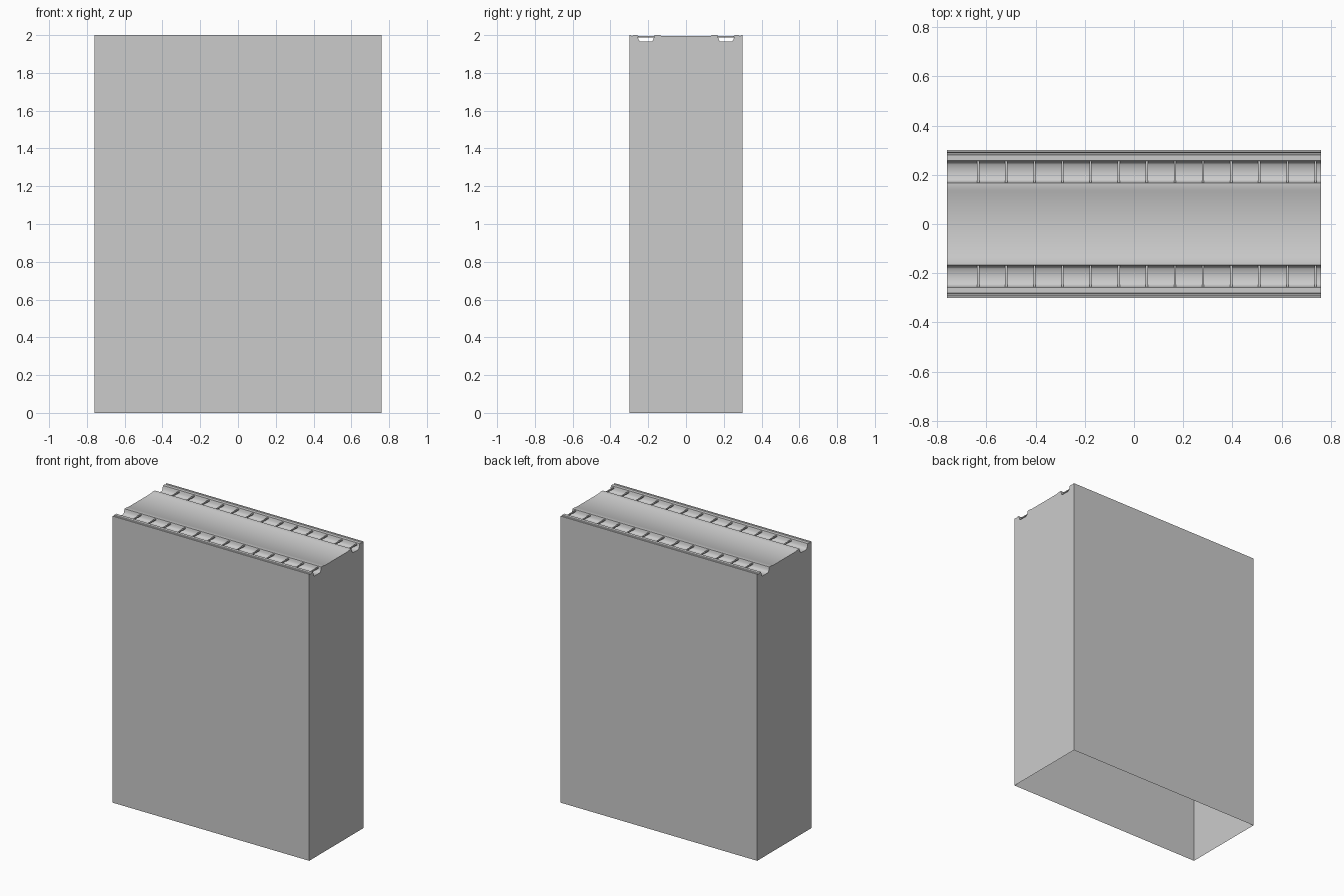
import bpy, bmesh

if "Cube" in bpy.data.objects:
    bpy.data.objects.remove(bpy.data.objects["Cube"])

HALF_LEN = 0.76
Z = 2.0

# Half cross-section (y, z) from the centre plate out to the foot of the side wall
half = [(0.13, Z - 0.004), (0.137, Z), (0.167, Z), (0.170, Z - 0.014),
        (0.174, Z - 0.026), (0.182, Z - 0.034), (0.242, Z - 0.034),
        (0.250, Z - 0.026), (0.254, Z - 0.014), (0.258, Z),
        (0.280, Z), (0.283, Z - 0.004), (0.289, Z - 0.004), (0.292, Z),
        (0.30, Z), (0.30, 0.0)]
profile = [(-y, z) for y, z in reversed(half)] + half


def finish(name, bm):
    bmesh.ops.recalc_face_normals(bm, faces=bm.faces)
    mesh = bpy.data.meshes.new(name)
    bm.to_mesh(mesh)
    bm.free()
    ob = bpy.data.objects.new(name, mesh)
    bpy.context.collection.objects.link(ob)
    return ob


# Wall block: open-bottomed shell with two grooved channels along the top
bm = bmesh.new()
left = [bm.verts.new((-HALF_LEN, y, z)) for y, z in profile]
right = [bm.verts.new((HALF_LEN, y, z)) for y, z in profile]
for i in range(len(profile) - 1):
    bm.faces.new((left[i], left[i + 1], right[i + 1], right[i]))
bm.faces.new(left)
bm.faces.new(list(reversed(right)))
body = finish("wall_block", bm)


# Cross bars spanning each channel
def cross_bars(name, y):
    bm = bmesh.new()
    for i in range(13):
        cube = bmesh.ops.create_cube(bm, size=1.0)["verts"]
        bmesh.ops.scale(bm, verts=cube, vec=(0.009, 0.086, 0.008))
        bmesh.ops.translate(bm, verts=cube, vec=(-0.633 + 0.1142 * i, y, Z - 0.009))
    return finish(name, bm)


for side, y in (("front", -0.212), ("back", 0.212)):
    cross_bars(side + "_channel_bars", y)

# Soft shading along the rounded channel floors
bpy.ops.object.select_all(action='DESELECT')
body.select_set(True)
bpy.context.view_layer.objects.active = body
bpy.ops.object.shade_smooth_by_angle(angle=0.8)
